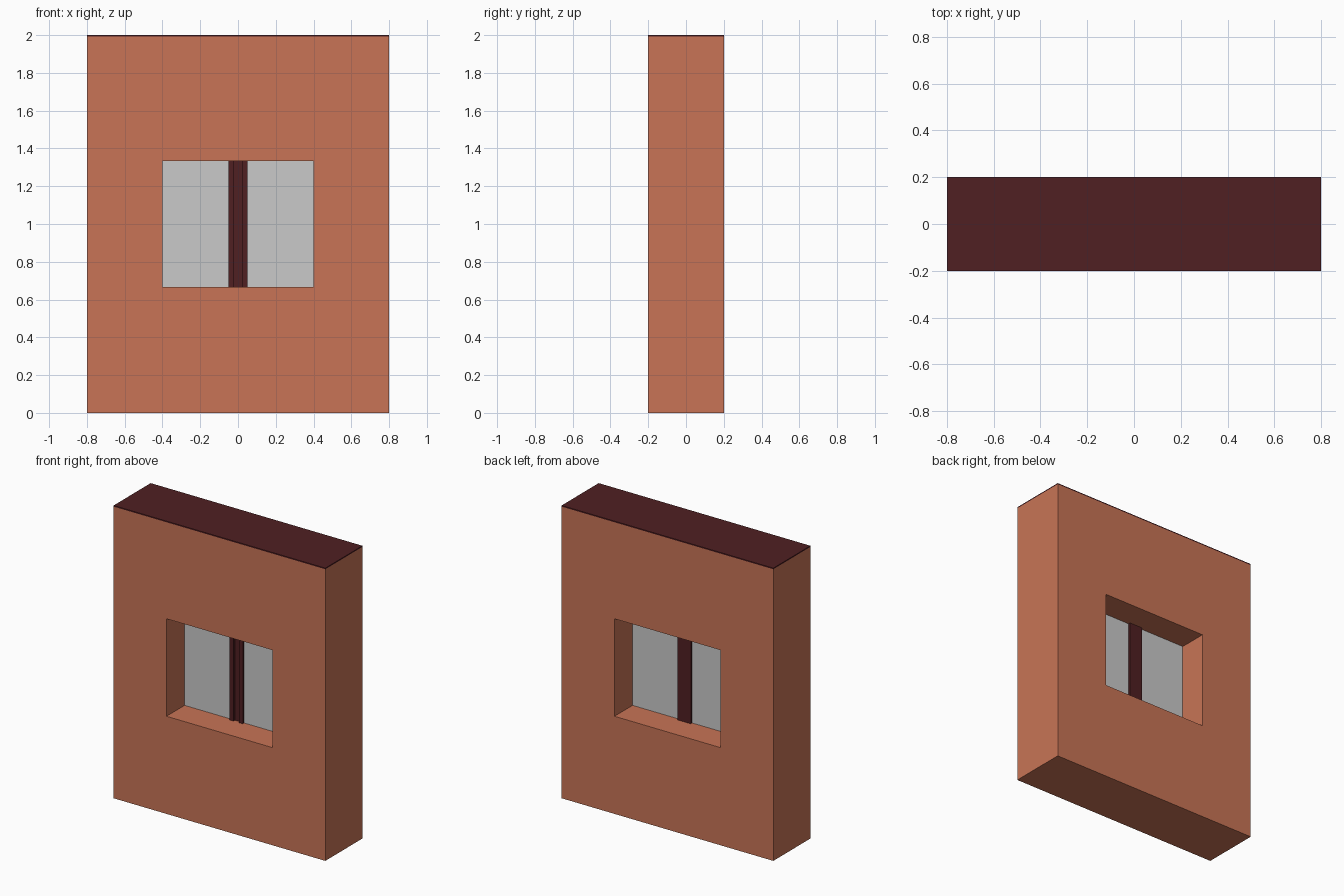
import bpy
import bmesh

old = bpy.data.objects.get("Cube")
if old:
    bpy.data.objects.remove(old, do_unlink=True)


def material(name, rgb):
    mat = bpy.data.materials.new(name)
    mat.use_nodes = True
    mat.diffuse_color = (*rgb, 1)
    mat.node_tree.nodes["Principled BSDF"].inputs["Base Color"].default_value = (*rgb, 1)
    return mat


def box(name, low, high, mat):
    mesh = bpy.data.meshes.new(name)
    bm = bmesh.new()
    bmesh.ops.create_cube(bm, size=1)
    for v in bm.verts:
        v.co = [h if c > 0 else l for c, l, h in zip(v.co, low, high)]
    bm.to_mesh(mesh)
    bm.free()
    mesh.materials.append(mat)
    obj = bpy.data.objects.new(name, mesh)
    bpy.context.collection.objects.link(obj)
    return obj


clay = material("terracotta", (0.58, 0.175, 0.093))
maroon = material("dark maroon", (0.08, 0.014, 0.016))
pane = material("pale grey glass", (0.59, 0.59, 0.59))

W, D, H = 0.8, 0.2, 2.0
CAP = 0.008
OPEN_X, LOW, HIGH = 0.4, 0.667, 1.333

# Wall with a rectangular opening cut right through
wall = box("wall", (-W, -D, 0), (W, D, H - CAP), clay)
cutter = box("opening_cutter", (-OPEN_X, -1, LOW), (OPEN_X, 1, HIGH), clay)
cutter.hide_render = True
cutter.hide_viewport = True
cut = wall.modifiers.new("opening", "BOOLEAN")
cut.operation = "DIFFERENCE"
cut.solver = "EXACT"
cut.object = cutter

# Left and right halves: coping boards, panes and mullion strips
for side, s in (("left", 1), ("right", -1)):
    def half(name, near, far, y, z, mat):
        a, b = sorted((s * near, s * far))
        box(side + "_" + name, (a, y[0], z[0]), (b, y[1], z[1]), mat)

    half("coping", 0, W, (-D, D), (H - CAP, H), maroon)
    half("pane", 0.05, OPEN_X, (-0.005, 0.005), (LOW, HIGH), pane)
    half("mullion_strip", 0.02, 0.05, (-0.02, -0.005), (LOW, HIGH), maroon)

# Back plate of the mullion
box("mullion_back", (-0.05, -0.005, LOW), (0.05, 0.02, HIGH), maroon)
